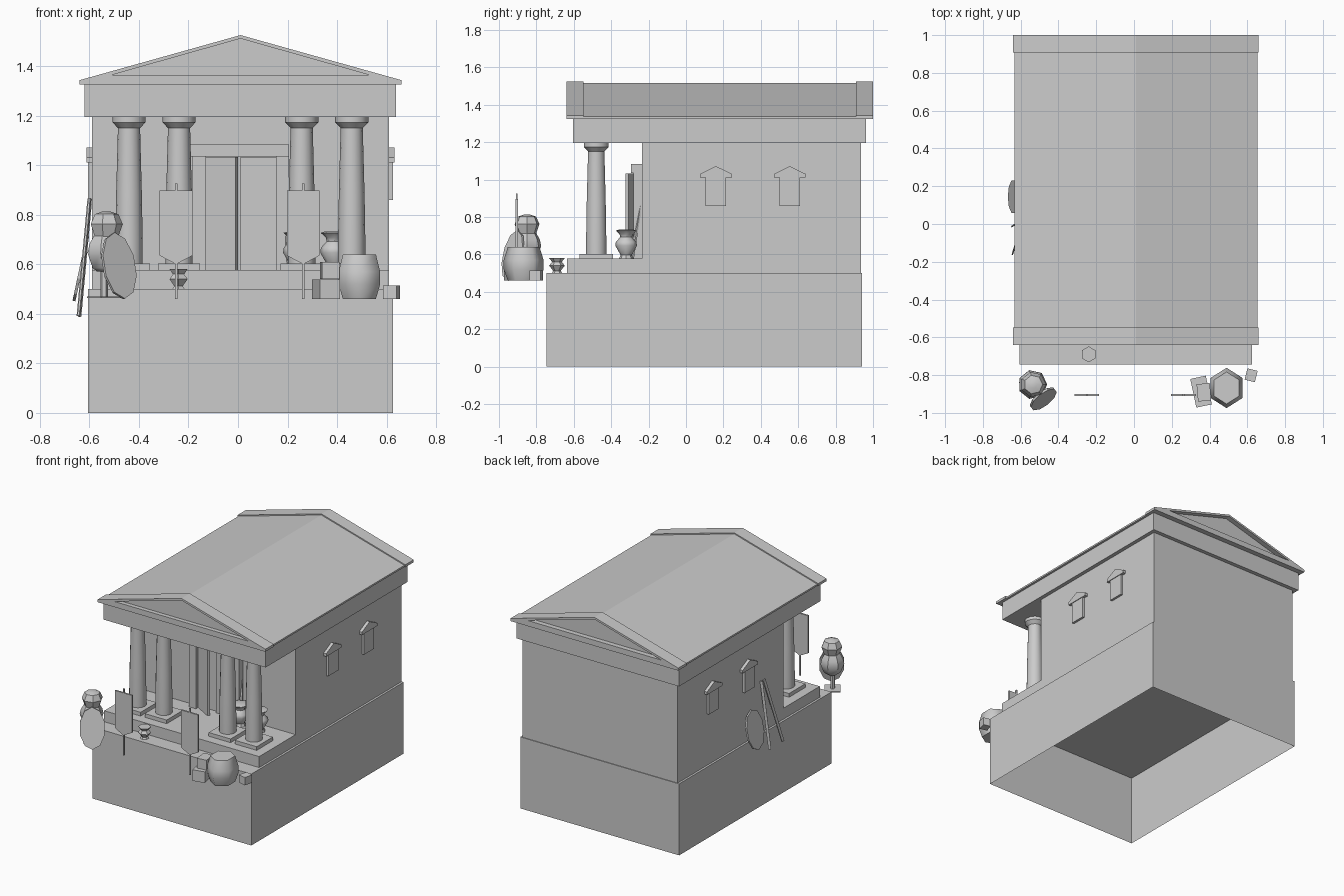
import bpy, bmesh, math
from mathutils import Vector, Matrix

if "Cube" in bpy.data.objects:
    bpy.data.objects.remove(bpy.data.objects["Cube"])

CX = 0.01  # building centre line


def finish(bm, name, smooth=None):
    bmesh.ops.recalc_face_normals(bm, faces=bm.faces)
    me = bpy.data.meshes.new(name)
    bm.to_mesh(me)
    bm.free()
    ob = bpy.data.objects.new(name, me)
    bpy.context.collection.objects.link(ob)
    if smooth:
        bpy.ops.object.select_all(action='DESELECT')
        ob.select_set(True)
        bpy.context.view_layer.objects.active = ob
        bpy.ops.object.shade_smooth_by_angle(angle=math.radians(smooth))
    return ob


def box(name, x0, x1, y0, y1, z0, z1, rot=0):
    bm = bmesh.new()
    bmesh.ops.create_cube(bm, size=1)
    m = (Matrix.Translation(((x0 + x1) / 2, (y0 + y1) / 2, (z0 + z1) / 2))
         @ Matrix.Rotation(math.radians(rot), 4, 'Z')
         @ Matrix.Diagonal((x1 - x0, y1 - y0, z1 - z0, 1)))
    bm.transform(m)
    return finish(bm, name)


def prism(name, pts, depth, m=Matrix()):
    """Extrude an (x, z) outline along +y, then place it."""
    bm = bmesh.new()
    f = bm.faces.new([bm.verts.new((x, 0, z)) for x, z in pts])
    r = bmesh.ops.extrude_face_region(bm, geom=[f])
    vs = [v for v in r['geom'] if isinstance(v, bmesh.types.BMVert)]
    bmesh.ops.translate(bm, verts=vs, vec=(0, depth, 0))
    bm.transform(m)
    return finish(bm, name)


def lathe(name, prof, x, y, z, n, smooth=40, phase=0, sy=1):
    bm = bmesh.new()
    rings = []
    for r, h in prof:
        a = [2 * math.pi * (i + phase) / n for i in range(n)]
        rings.append([bm.verts.new((x + r * math.cos(t), y + sy * r * math.sin(t), z + h)) for t in a])
    for lo, hi in zip(rings, rings[1:]):
        for i in range(n):
            j = (i + 1) % n
            bm.faces.new((lo[i], lo[j], hi[j], hi[i]))
    bm.faces.new(rings[0])
    bm.faces.new(rings[-1])
    return finish(bm, name, smooth)


def rod(name, a, b, w, d):
    a, b = Vector(a), Vector(b)
    bm = bmesh.new()
    bmesh.ops.create_cube(bm, size=1)
    q = (b - a).to_track_quat('Z', 'Y').to_matrix().to_4x4()
    bm.transform(Matrix.Translation((a + b) / 2) @ q @ Matrix.Diagonal((w, d, (b - a).length, 1)))
    return finish(bm, name)


def shield(name, loc, w, h, heading, lean):
    pts = [(w / 2 * math.cos(math.pi * (i + .5) / 5), h / 2 * math.sin(math.pi * (i + .5) / 5)) for i in range(10)]
    m = (Matrix.Translation(loc) @ Matrix.Rotation(math.radians(heading), 4, 'Z')
         @ Matrix.Rotation(math.radians(-lean), 4, 'X'))
    prism(name, pts, 0.012, m)


# podium, open underneath
podium = box("podium", -.605, .625, -.745, .94, 0, .5)
bm = bmesh.new()
bm.from_mesh(podium.data)
bm.faces.ensure_lookup_table()
bmesh.ops.delete(bm, geom=[f for f in bm.faces if f.calc_center_median().z < .01], context='FACES')
bm.to_mesh(podium.data)
bm.free()

# main masses
box("porch_floor", -.59, .61, -.637, -.235, .5, .577)
box("hall", -.59, .61, -.235, .935, .5, 1.2)
box("entablature", -.62, .637, -.604, .963, 1.195, 1.325)

# roof and the two gable frames with recessed triangles
place = lambda y: Matrix.Translation((CX, y, 0))
prism("roof", [(-.643, 1.325), (.643, 1.325), (.643, 1.337), (0, 1.517), (-.643, 1.337)], 1.575, place(-.61))
half = [(0, 1.325), (.65, 1.325), (.65, 1.343), (0, 1.525), (0, 1.511), (.52, 1.364), (0, 1.364)]
for end, y in (("front", -.64), ("back", .908)):
    for s, side in ((-1, "left"), (1, "right")):
        prism(f"{end}_gable_{side}", [(s * x, z) for x, z in half], .092, place(y))

# columns
col = [(.055, 0), (.055, .1), (.052, .28), (.045, .54), (.045, .55), (.062, .568), (.067, .573), (.067, .597)]
for i, x in enumerate((-.44, -.238, .257, .459)):
    box(f"column_plinth_{i}", x - .085, x + .085, -.57, -.39, .575, .603)
    lathe(f"column_{i}", col, x, -.48, .6, 14)

# doorway: left leaf ajar, right leaf shut
box("door_lintel", -.195, .205, -.295, -.23, 1.035, 1.083)
for n, x0, x1 in (("left", -.183, -.13), ("right", .153, .205)):
    box(f"door_jamb_{n}", x0, x1, -.28, -.23, .577, 1.035)
box("door_right", .01, .153, -.255, -.23, .577, 1.033)
rot = Matrix.Translation((-.13, -.255, 0)) @ Matrix.Rotation(math.radians(-30), 4, 'Z')
prism("door_left", [(0, .577), (.138, .577), (.138, 1.033), (0, 1.033)], .02, rot)

# niches with small gables on both side walls
cap = [(-.085, 1.01), (.085, 1.01), (.085, 1.03), (0, 1.072), (-.085, 1.03)]
pane = [(-.055, .86), (.055, .86), (.055, 1.02), (-.055, 1.02)]
for s in (-1, 1):
    for y in (.16, .555):
        m = Matrix.Translation((CX + s * .59, y, 0)) @ Matrix.Rotation(math.radians(-s * 90), 4, 'Z')
        prism("niche_cap", cap, .031, m)
        prism("niche_panel", pane, .026, m)

# banners in front
flag = [(-.066, .897), (.066, .897), (.066, .635), (0, .6), (-.066, .635)]
for x in (-.25, .263):
    box("banner_pole", x - .005, x + .005, -.91, -.9, .46, .925)
    prism("banner_cloth", flag, .012, Matrix.Translation((x, -.911, 0)))

# armour on a stand with its shield
box("stand_plate", -.59, -.49, -.9, -.8, .463, .47, 35)
lathe("stand_stem", [(.016, 0), (.016, .12)], -.54, -.85, .465, 6)
lathe("cuirass", [(.035, 0), (.055, .015), (.078, .075), (.07, .11), (.05, .145)], -.537, -.85, .57, 7)
lathe("helmet", [(.05, 0), (.068, .05), (.05, .09), (.02, .1)], -.533, -.85, .712, 7)
shield("stand_shield", (-.477, -.93, .595), .165, .275, 38, 14)

# weapons leaning on the left wall
shield("wall_shield", (-.64, .145, .585), .18, .27, -90, 12)
rod("wall_spear_a", (-.598, -.01, .865), (-.642, -.155, .39), .008, .018)
rod("wall_spear_b", (-.598, .02, .865), (-.642, -.01, .39), .008, .018)
rod("porch_spear", (.215, -.29, .58), (.185, -.238, .92), .03, .01)

# pots
pot = [(.038, 0), (.03, .02), (.058, .07), (.055, .09), (.032, .115), (.035, .13), (.056, .15), (.04, .155)]
for x in (.24, .39):
    lathe("porch_pot", pot, x, -.32, .577, 8)
lathe("step_pot", [(.028, 0), (.02, .012), (.042, .04), (.026, .06), (.042, .08), (.025, .08)], -.24, -.69, .5, 6, 40, .5)

# barrel and crates
lathe("barrel", [(.077, 0), (.097, .06), (.097, .11), (.077, .18)], .49, -.868, .46, 6, 65, .5, 1.1)
box("crate_low", .313, .397, -.965, -.81, .46, .538, 12)
box("crate_upper", .335, .405, -.937, -.845, .541, .61, 5)
box("crate_small", .592, .648, -.832, -.77, .46, .515, -14)
